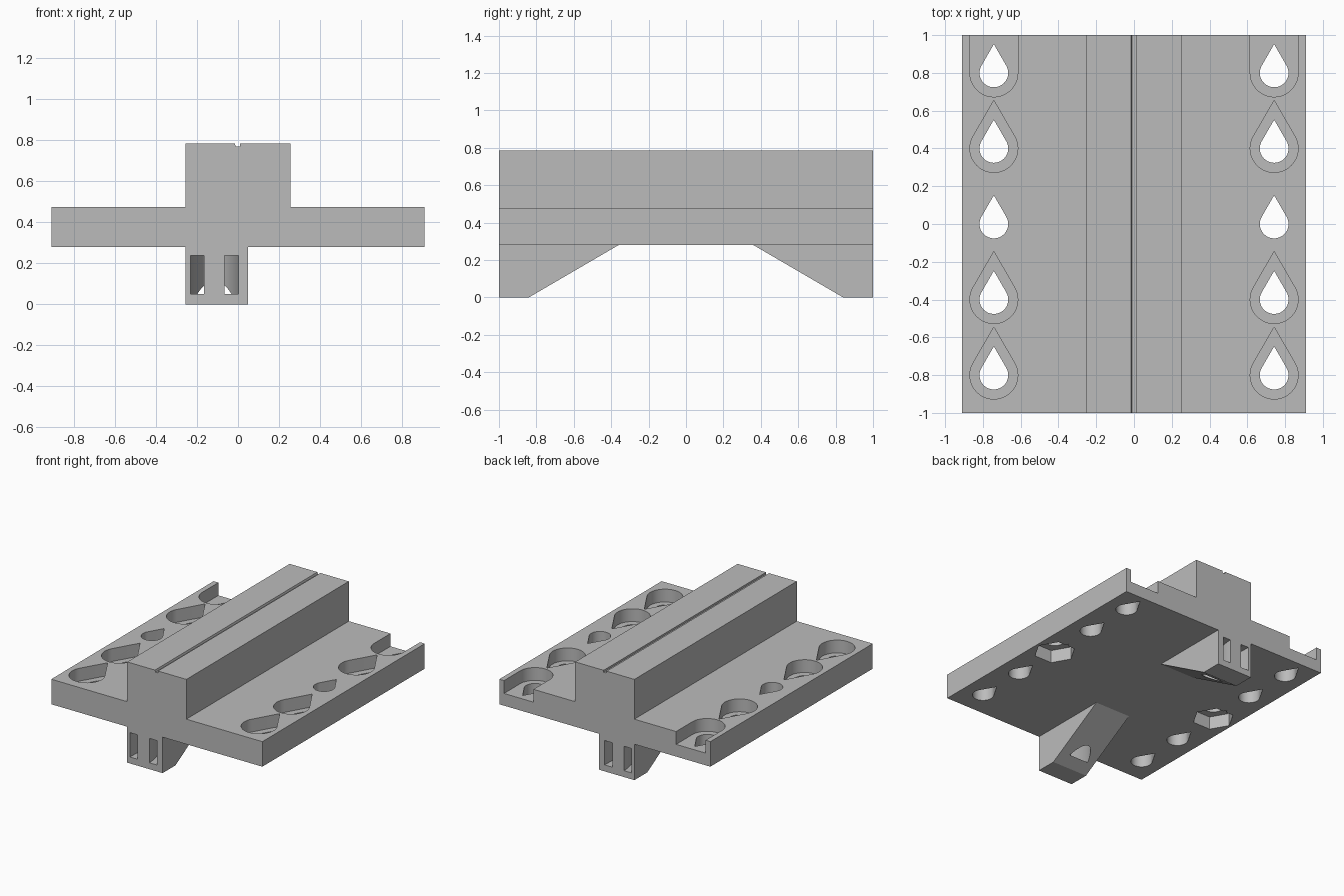
import bpy
import bmesh
from math import cos, sin, radians
from mathutils import Vector

cube = bpy.data.objects.get("Cube")
if cube:
    bpy.data.objects.remove(cube, do_unlink=True)

grey = bpy.data.materials.new("plain_grey")
grey.use_nodes = True
GREY = (0.5, 0.5, 0.5, 1)
grey.diffuse_color = GREY
grey.node_tree.nodes["Principled BSDF"].inputs["Base Color"].default_value = GREY

# Main dimensions
HALF_W, HALF_L = 0.91, 1.0
PLATE_LOW, PLATE_TOP, RIDGE_TOP = 0.28, 0.475, 0.785
RIDGE_HALF = 0.255
HOLE_X, PITCH = 0.742, 0.4
POCKET = 0.1


def prism(name, points, offset):
    """Extrude a planar outline along the offset vector."""
    bm = bmesh.new()
    face = bm.faces.new([bm.verts.new(p) for p in points])
    moved = bmesh.ops.extrude_face_region(bm, geom=[face])["geom"]
    verts = [g for g in moved if isinstance(g, bmesh.types.BMVert)]
    bmesh.ops.translate(bm, verts=verts, vec=Vector(offset))
    bmesh.ops.recalc_face_normals(bm, faces=bm.faces[:])
    mesh = bpy.data.meshes.new(name)
    bm.to_mesh(mesh)
    bm.free()
    mesh.materials.append(grey)
    obj = bpy.data.objects.new(name, mesh)
    bpy.context.collection.objects.link(obj)
    return obj


def combine(target, tool, operation):
    """Apply an exact boolean, then discard the tool."""
    mod = target.modifiers.new("combine", "BOOLEAN")
    mod.operation, mod.object, mod.solver = operation, tool, "EXACT"
    bpy.context.view_layer.objects.active = target
    bpy.ops.object.modifier_apply(modifier=mod.name)
    bpy.data.objects.remove(tool, do_unlink=True)


def arc(cx, cy, rx, ry, start, end, steps):
    angles = [radians(start + (end - start) * i / steps) for i in range(steps + 1)]
    return [(cx + rx * cos(a), cy + ry * sin(a)) for a in angles]


def cut_down(target, outline, low, high):
    """Cut a vertical pocket between two heights."""
    cutter = prism("cutter", [(x, y, low) for x, y in outline], (0, 0, high - low))
    combine(target, cutter, "DIFFERENCE")


def teardrop(x, y, r):
    return arc(x, y, r, r, 150, 390, 32) + [(x, y + 2 * r)]


# Plate and grooved ridge as one extruded section
section = [(-HALF_W, PLATE_LOW), (HALF_W, PLATE_LOW), (HALF_W, PLATE_TOP),
           (RIDGE_HALF, PLATE_TOP), (RIDGE_HALF, RIDGE_TOP),
           (0.01, RIDGE_TOP), (0.01, 0.77), (-0.011, 0.77), (-0.016, RIDGE_TOP),
           (-RIDGE_HALF, RIDGE_TOP), (-RIDGE_HALF, PLATE_TOP), (-HALF_W, PLATE_TOP)]
body = prism("mounting_rail", [(x, -HALF_L, z) for x, z in section], (0, 2 * HALF_L, 0))

# Wedge feet, each with a curved strap channel
for side in (-1, 1):
    outline = [(1, 0), (0.84, 0), (0.36, PLATE_LOW), (1, PLATE_LOW)]
    foot = prism("foot", [(-RIDGE_HALF, side * y, z) for y, z in outline], (0.305, 0, 0))
    mid = -0.115
    outer = arc(mid, 1, 0.117, 0.351, 0, -180, 48)
    inner = arc(mid, 1, 0.05, 0.15, -180, 0, 48)
    # Overshoot the end face so the channel mouths are open
    ring = ([(outer[0][0], 1.05)] + outer + [(outer[-1][0], 1.05), (inner[0][0], 1.05)]
            + inner + [(inner[-1][0], 1.05)])
    cut_down(foot, [(x, side * y) for x, y in ring], 0.05, 0.24)
    combine(body, foot, "UNION")

# Screw holes with head recesses above, and nut pockets under the middle pair
for x in (-HOLE_X, HOLE_X):
    for row in range(-2, 3):
        y = row * PITCH
        cut_down(body, teardrop(x, y, 0.076), 0.1, 0.6)
        if row == 0:
            cut_down(body, arc(x, y, 0.15, 0.15, 0, 300, 5), 0.1, PLATE_LOW + POCKET)
        elif row == 2:
            # Last recess runs out through the back edge
            outline = arc(x, y, 0.127, 0.127, 180, 360, 24)
            outline += [(x + 0.127, 1.1), (x - 0.127, 1.1)]
            cut_down(body, outline, PLATE_TOP - POCKET, 0.6)
        else:
            cut_down(body, teardrop(x, y, 0.127), PLATE_TOP - POCKET, 0.6)

# Smooth the curved walls, keep the edges sharp
bpy.ops.object.select_all(action="DESELECT")
body.select_set(True)
bpy.context.view_layer.objects.active = body
bpy.ops.object.shade_smooth_by_angle(angle=radians(25))
